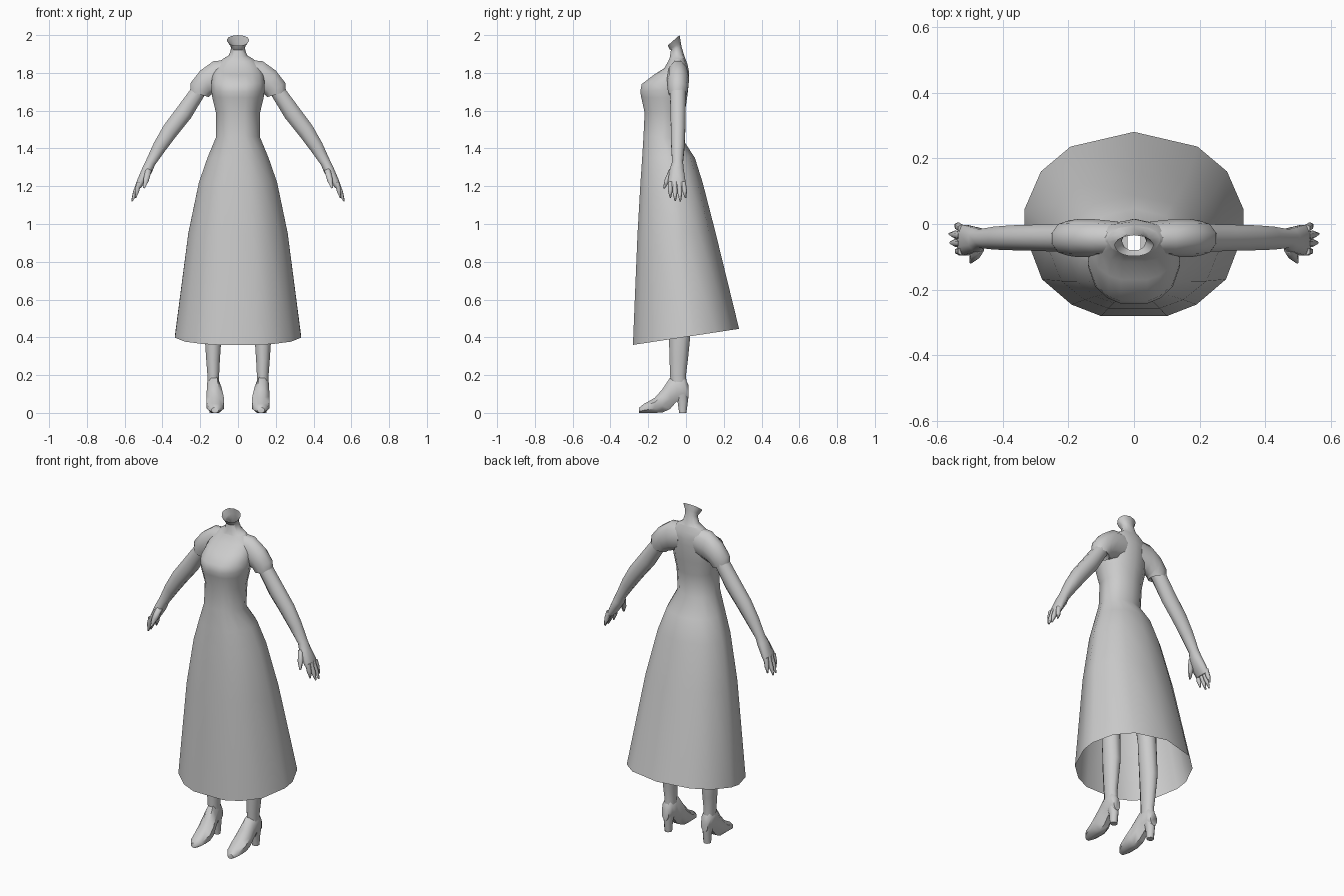
import bpy, bmesh
from math import cos, sin, pi
from mathutils import Vector as V


def loft(name, strips, cap=True, mirror=False, angle=50):
    """Skin one or more lists of rings into a single smooth object."""
    bm = bmesh.new()
    for rings in strips:
        vs = [[bm.verts.new(p) for p in r] for r in rings]
        n = len(vs[0])
        for a, b in zip(vs, vs[1:]):
            for i in range(n):
                j = (i + 1) % n
                bm.faces.new((a[i], a[j], b[j], b[i]))
        if cap:
            bm.faces.new(vs[0])
            bm.faces.new(vs[-1])
    bmesh.ops.recalc_face_normals(bm, faces=bm.faces[:])
    me = bpy.data.meshes.new(name)
    bm.to_mesh(me)
    bm.free()
    ob = bpy.data.objects.new(name, me)
    bpy.context.collection.objects.link(ob)
    if mirror:
        m = ob.modifiers.new("mirror", 'MIRROR')
        m.use_mirror_merge = False
    bpy.ops.object.select_all(action='DESELECT')
    ob.select_set(True)
    bpy.context.view_layer.objects.active = ob
    bpy.ops.object.shade_smooth_by_angle(angle=angle * pi / 180)
    return ob


def oval(a, b, half, n=8):
    """Ring whose flats touch points a and b, with half-width vector across."""
    a, b = V(a), V(b)
    c, u, h, k = (a + b) / 2, (a - b) / 2, V(half), 1 / cos(pi / n)
    return [c + (u * cos(t) + h * sin(t)) * k
            for t in [(i + .5) * 2 * pi / n for i in range(n)]]


def limb(rows, n=8):
    """Rows of outer (x,z), inner (x,z), front y, back y."""
    return [oval((ax, (f + b) / 2, az), (bx, (f + b) / 2, bz), (0, (b - f) / 2, 0), n)
            for ax, az, bx, bz, f, b in rows]


# Horizontal cross-section shared by dress and neck
HALF = [(.58, .84), (.85, .57), (1, .16), (1, -.1), (.84, -.6), (.57, -.875), (.3, -1)]
SECTION = [(0, 1)] + HALF + [(-x, y) for x, y in reversed(HALF)]


def body(rows):
    """Rows of front z, back z, half width, front y, back y."""
    return [[(x * w, (f + b) / 2 + v * (b - f) / 2, zf + (v + 1) / 2 * (zb - zf))
             for x, v in SECTION] for zf, zb, w, f, b in rows]


# Dress: open hem, skirt, waist, bust and shoulders
loft("dress", [body([
    (.36, .445, .334, -.281, .281),
    (.94, .96, .263, -.257, .155),
    (1.22, 1.22, .207, -.241, .088),
    (1.35, 1.35, .162, -.232, .047),
    (1.465, 1.45, .117, -.225, -.018),
    (1.59, 1.59, .117, -.219, -.006),
    (1.67, 1.67, .136, -.237, .006),
    (1.70, 1.72, .141, -.242, .012),
    (1.74, 1.77, .140, -.235, .016),
    (1.79, 1.81, .132, -.170, .015),
    (1.825, 1.845, .120, -.115, .008),
    (1.865, 1.88, .080, -.092, -.005)])], cap=False)

# Neck: flares into an open slanted rim
loft("neck", [body([
    (1.865, 1.88, .080, -.092, -.005),
    (1.885, 1.90, .047, -.085, -.012),
    (1.92, 1.94, .036, -.080, -.024),
    (1.925, 1.965, .040, -.086, -.028),
    (1.945, 2.0, .059, -.097, -.034)])], cap=False)

# Short sleeves
loft("sleeve", [limb([
    (.04, 1.87, .06, 1.71, -.095, .005),
    (.13, 1.862, .115, 1.695, -.098, .012),
    (.20, 1.812, .143, 1.685, -.098, .012),
    (.25, 1.748, .148, 1.68, -.095, .008),
    (.254, 1.70, .155, 1.672, -.09, .002),
    (.235, 1.71, .17, 1.69, -.075, -.01)], 10)], mirror=True, angle=70)

# Arms with palm
arm = limb([
    (.235, 1.735, .165, 1.70, -.085, 0),
    (.32, 1.62, .25, 1.56, -.082, -.002),
    (.393, 1.522, .325, 1.467, -.08, -.004),
    (.445, 1.43, .385, 1.388, -.078, -.008),
    (.487, 1.337, .44, 1.312, -.073, -.016),
    (.505, 1.30, .455, 1.275, -.085, -.012),
    (.533, 1.235, .495, 1.215, -.096, -.003),
    (.54, 1.20, .515, 1.19, -.092, -.003)])


def finger(base, tip, y0, y1, r):
    """Tapered finger running from base (x,z) to tip (x,z)."""
    rows = []
    for t, s in ((0, 1), (.55, .95), (1, .3)):
        x, z = (base[k] + (tip[k] - base[k]) * t for k in (0, 1))
        y = y0 + (y1 - y0) * t
        rows.append((x + r * s, z + r * s * .4, x - r * s, z - r * s * .4, y - r * s, y + r * s))
    return limb(rows, 6)


# Fingers and thumb
hand = [finger((.525, 1.22), (.562 - d, 1.12 + d), y, y + s, .0115)
        for y, s, d in ((-.083, 0, .02), (-.059, .002, .002), (-.036, .006, 0), (-.014, .012, .018))]
hand.append(finger((.472, 1.29), (.498, 1.19), -.072, -.116, .015))
loft("arm", [arm], mirror=True, angle=70)
loft("fingers", hand, mirror=True, angle=70)

# Legs, continuing up under the skirt
loft("leg", [limb([
    (.185, 1.15, .02, 1.15, -.15, .02),
    (.185, .95, .045, .95, -.13, .02),
    (.178, .62, .08, .62, -.095, .01),
    (.176, .40, .088, .40, -.09, .022),
    (.168, .28, .096, .28, -.087, .01),
    (.162, .20, .10, .20, -.084, 0),
    (.16, .12, .10, .12, -.08, .005)])], mirror=True, angle=70)

# Shoes: rows of y, bottom z, top z, half width, centre x
shoe = [oval((x, y, zt), (x, y, zb), (w, 0, 0)) for y, zb, zt, w, x in [
    (-.248, 0, .028, .018, .122),
    (-.222, 0, .048, .036, .121),
    (-.165, 0, .08, .047, .12),
    (-.125, .002, .125, .046, .122),
    (-.085, .02, .185, .038, .126),
    (-.05, .06, .20, .034, .13),
    (-.01, .07, .195, .032, .131),
    (.012, .075, .15, .022, .131)]]
heel = limb([
    (.16, .10, .102, .10, -.055, .012),
    (.153, .06, .107, .06, -.045, .01),
    (.15, 0, .11, 0, -.036, .002)])
loft("shoe", [shoe, heel], mirror=True)
